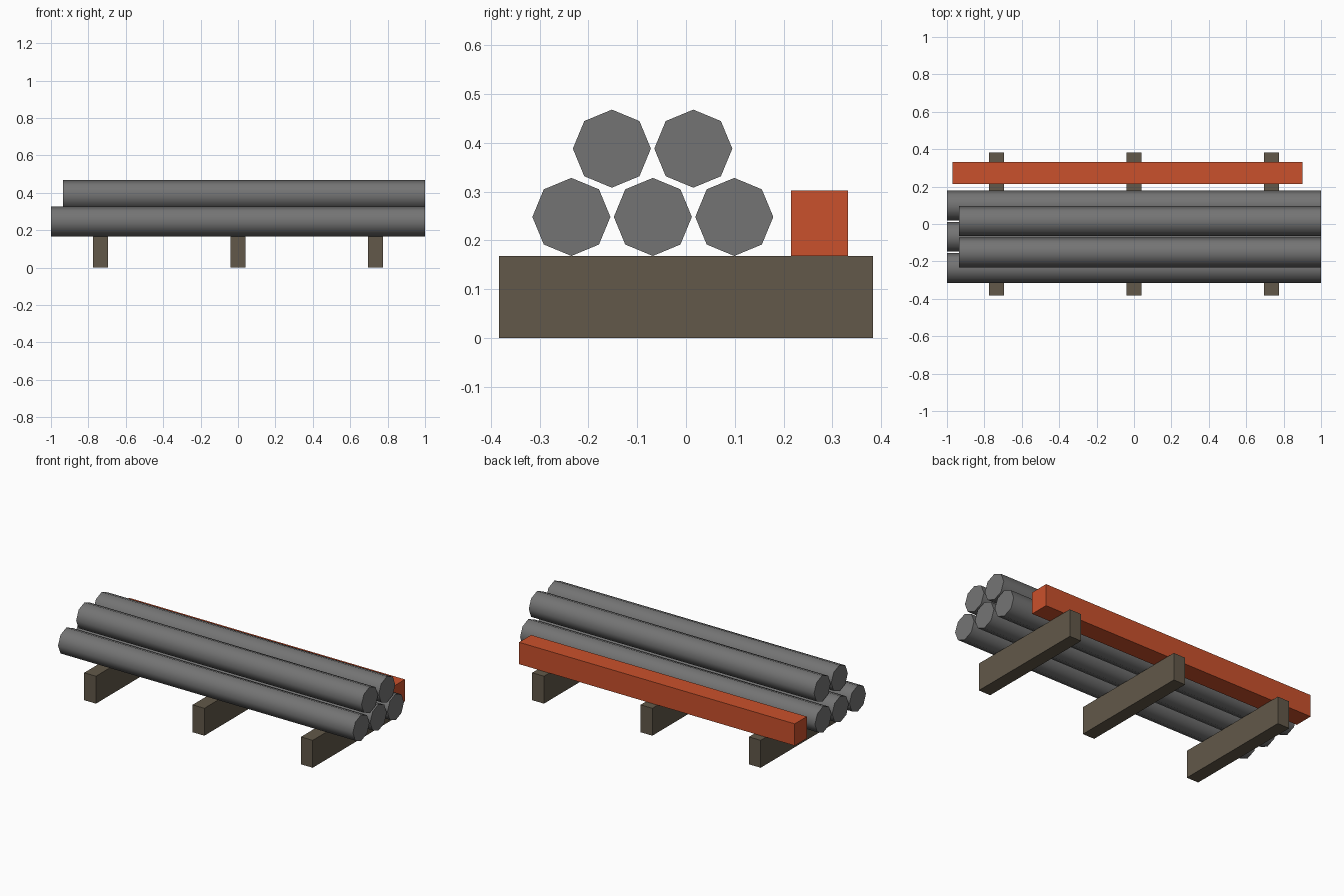
import bpy
import math

cube = bpy.data.objects.get("Cube")
if cube:
    bpy.data.objects.remove(cube, do_unlink=True)


def make_material(name, rgb):
    mat = bpy.data.materials.new(name)
    mat.use_nodes = True
    mat.diffuse_color = (*rgb, 1)
    mat.node_tree.nodes["Principled BSDF"].inputs["Base Color"].default_value = (*rgb, 1)
    return mat


steel = make_material("grey steel", (0.175, 0.175, 0.175))
orange = make_material("orange paint", (0.59, 0.082, 0.025))
wood = make_material("brown wood", (0.122, 0.099, 0.067))


def box(name, low, high, mat):
    center = [(a + b) / 2 for a, b in zip(low, high)]
    bpy.ops.mesh.primitive_cube_add(size=1, location=center)
    obj = bpy.context.object
    obj.name = name
    obj.scale = [b - a for a, b in zip(low, high)]
    bpy.ops.object.transform_apply(location=False, rotation=False, scale=True)
    obj.data.materials.append(mat)


def pipe(name, x_start, x_end, y, z):
    # Eight-sided bar lying along x, one corner pointing up
    bpy.ops.mesh.primitive_cylinder_add(
        vertices=8, radius=0.08, depth=x_end - x_start,
        location=((x_start + x_end) / 2, y, z), rotation=(0, math.pi / 2, 0))
    obj = bpy.context.object
    obj.name = name
    bpy.ops.object.transform_apply(location=False, rotation=True, scale=False)
    obj.data.materials.append(steel)
    # Rounded sides, crisp end caps
    bpy.ops.object.shade_smooth_by_angle(angle=math.radians(50))


# Wooden cross supports
for side, x in (("right", -0.735), ("middle", 0), ("left", 0.735)):
    box(f"{side}_support", (x - 0.04, -0.383, 0), (x + 0.04, 0.383, 0.168), wood)

# Lower and upper rows of pipes
for i in range(3):
    pipe(f"lower_pipe_{i + 1}", -1, 1, -0.235 + i * 0.167, 0.248)
for i in range(2):
    pipe(f"upper_pipe_{i + 1}", -0.935, 1, -0.152 + i * 0.167, 0.388)

# Square beam behind the pipes
box("square_beam", (-0.97, 0.215, 0.168), (0.9, 0.332, 0.302), orange)
